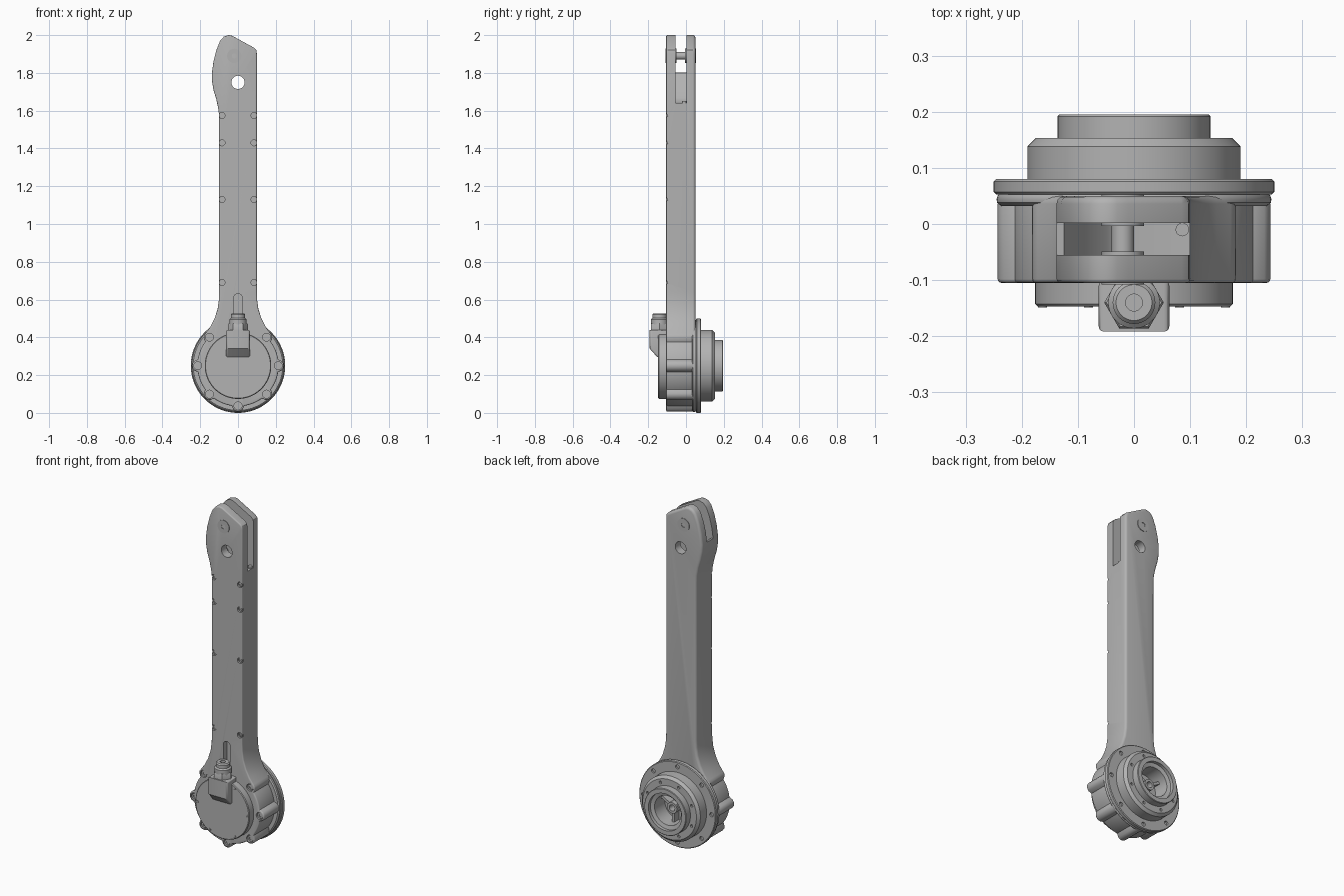
import bpy, bmesh
from math import sin, cos, pi, radians, sqrt, asin
from mathutils import Vector, Matrix

cube = bpy.data.objects.get("Cube")
if cube:
    bpy.data.objects.remove(cube, do_unlink=True)

grey = bpy.data.materials.new("machined_grey")
grey.use_nodes = True
tone = (0.45, 0.45, 0.45, 1)
grey.diffuse_color = tone
grey.node_tree.nodes["Principled BSDF"].inputs["Base Color"].default_value = tone

HUB = 0.25            # height of the joint axis
FRONT, BACK = -0.105, 0.05
parts = []


def finish(name, bm):
    bmesh.ops.recalc_face_normals(bm, faces=bm.faces)
    mesh = bpy.data.meshes.new(name)
    bm.to_mesh(mesh)
    bm.free()
    mesh.materials.append(grey)
    ob = bpy.data.objects.new(name, mesh)
    bpy.context.collection.objects.link(ob)
    parts.append(ob)
    return ob


def lathe(name, profile, place, axis="y", sides=64):
    """Spin (radius, height) points around an axis through place."""
    bm = bmesh.new()
    up = Vector((0, 1, 0)) if axis == "y" else Vector((0, 0, 1))
    verts = [bm.verts.new(Vector((r, 0, 0)) + up * h) for r, h in profile]
    edges = [bm.edges.new(pair) for pair in zip(verts, verts[1:])]
    bmesh.ops.spin(bm, geom=verts + edges, cent=(0, 0, 0), axis=up,
                   angle=2 * pi, steps=sides, use_merge=False)
    bmesh.ops.remove_doubles(bm, verts=bm.verts, dist=0.00001)
    bmesh.ops.translate(bm, verts=bm.verts, vec=place)
    return finish(name, bm)


def rod(name, x, z, r, y0, y1, sides=24):
    return lathe(name, [(0, y0), (r, y0), (r, y1), (0, y1)], (x, 0, z), "y", sides)


def prism(name, outline, d0, d1, along="y", bevels=(0, 0)):
    """Extrude an outline along an axis, rounding the rim of each cap."""
    bm = bmesh.new()
    put = (lambda a, b, d: (a, d, b)) if along == "y" else (lambda a, b, d: (d, a, b))
    rings = [[bm.verts.new(put(a, b, d)) for a, b in outline] for d in (d0, d1)]
    caps = [bm.faces.new(ring) for ring in rings]
    n = len(outline)
    for i in range(n):
        j = (i + 1) % n
        bm.faces.new((rings[0][i], rings[0][j], rings[1][j], rings[1][i]))
    bmesh.ops.recalc_face_normals(bm, faces=bm.faces)
    rims = [list(cap.edges) for cap in caps]
    for rim, size in zip(rims, bevels):
        if size:
            bmesh.ops.bevel(bm, geom=rim, offset=size, segments=3, profile=0.5,
                            affect="EDGES", clamp_overlap=False)
    return finish(name, bm)


def cut(target, cutter):
    mod = target.modifiers.new("cut", "BOOLEAN")
    mod.operation, mod.solver, mod.object = "DIFFERENCE", "EXACT", cutter
    bpy.context.view_layer.objects.active = target
    bpy.ops.object.modifier_apply(modifier=mod.name)
    parts.remove(cutter)
    bpy.data.objects.remove(cutter, do_unlink=True)


def polar(r, degrees):
    return r * cos(radians(degrees)), HUB + r * sin(radians(degrees))


def screw(name, x, z, r, y):
    """Socket screw whose head faces the front at y."""
    return lathe(name, [(0, y + .004), (r * .45, y + .004), (r * .45, y),
                        (r, y), (r, y + .012), (0, y + .012)], (x, 0, z), "y", 16)


# Arm with scalloped round housing, in one outline
def housing_radius(degrees):
    off = radians((degrees + 22.5) % 45 - 22.5)
    d, lobe = 0.21, 0.033
    if abs(off) < asin(lobe / d):
        return max(0.215, d * cos(off) + sqrt(lobe ** 2 - (d * sin(off)) ** 2))
    return 0.215


neck = [(.147, .455), (.124, .5), (.108, .55), (.101, .6), (.1, .64)]
crown = [(.1, 1.9), (.097, 1.92), (.085, 1.933), (-.01, 1.985), (-.03, 1.996),
         (-.05, 2), (-.075, 1.992), (-.095, 1.97), (-.115, 1.92), (-.13, 1.86),
         (-.138, 1.8), (-.138, 1.76), (-.13, 1.71), (-.115, 1.66),
         (-.104, 1.61), (-.1, 1.57)]
outline = [polar(housing_radius(a), a) for a in range(135, 406, 3)]
outline += neck + crown + [(-x, z) for x, z in reversed(neck)]
arm = prism("arm_housing", outline, FRONT, BACK, "y", (.007, .014))

# Fork slot, through hole and cable groove
slot = [(.2, 1.64), (.2, 2.1), (-.3, 2.1), (-.3, 1.82), (-.125, 1.8),
        (-.09, 1.74), (-.05, 1.67), (-.02, 1.645), (0, 1.64)]
cut(arm, prism("slot_cutter", slot, -.055, .002))
cut(arm, rod("hole_cutter", 0, 1.75, .035, -.3, .3, 32))
groove = [(-.022, .4), (.022, .4)]
groove += [(.022 * cos(i * pi / 8), .61 + .022 * sin(i * pi / 8)) for i in range(9)]
cut(arm, prism("groove_cutter", groove, -.2, -.07))

# Recessed screws along the arm and around the housing
spots = [(s * .085, z, .012) for z in (.69, 1.13, 1.43, 1.575) for s in (-1, 1)]
spots += [(*polar(.213, a), .017) for a in range(135, 406, 45)]
for x, z, r in spots:
    cut(arm, rod("recess_cutter", x, z, r + .004, -.2, FRONT + .012, 20))
    screw("screw", x, z, r, FRONT + .005)

# Pivot pin with collars and flush end caps
px, pz = -.02, 1.89
lathe("pivot_pin", [(0, -.102), (.013, -.102), (.013, -.108), (.038, -.108), (.038, -.049),
                    (.02, -.049), (.02, -.004), (.038, -.004), (.038, .053),
                    (.013, .053), (.013, .047), (0, .047)], (px, 0, pz), "y", 32)
lathe("slot_stud", [(0, 0), (.012, 0), (.012, .015), (0, .015)], (.086, -.01, 1.635), "z", 16)

# Front cover disc and its small screws
lathe("front_cover", [(0, -.147), (.172, -.147), (.176, -.143), (.176, -.09), (0, -.09)],
      (0, 0, HUB), "y", 96)
for a in range(0, 360, 60):
    x, z = polar(.163, a)
    screw("cover_screw", x, z, .008, -.149)

# Angled cable connector with gland
box = [(-.1, .295), (-.152, .295), (-.192, .34), (-.192, .44), (-.1, .44)]
prism("connector_body", box, -.063, .063, "x", (.01, .01))
gland = (0, -.14, 0)
lathe("gland_nut", [(0, .43), (.053, .43), (.053, .468), (.049, .474), (0, .474)],
      gland, "z", 6)
lathe("gland_cap", [(0, .46), (.046, .46), (.046, .495), (.038, .502), (.038, .52),
                    (.032, .527), (.015, .527), (.015, .51), (0, .51)], gland, "z", 40)

# Rounded gasket ring between housing and flange
lathe("gasket_ring", [(0, .032), (.237, .032), (.244, .038), (.245, .044),
                      (.243, .051), (.238, .056), (0, .056)], (0, 0, HUB), "y", 96)

# Stepped output flange with open bore
flange = lathe("output_flange", [
    (0, .053), (.246, .053), (.25, .057), (.25, .076), (.246, .08), (.19, .08),
    (.19, .138), (.175, .153), (.136, .153), (.136, .192), (.133, .195), (.108, .195),
    (.108, .176), (.086, .17), (.086, .075), (0, .075)], (0, 0, HUB), "y", 96)
for a in range(0, 360, 45):
    x, z = polar(.222, a)
    cut(flange, rod("flange_hole_cutter", x, z, .012, .07, .2, 16))
    x, z = polar(.155, a + 22.5)
    cut(flange, rod("step_hole_cutter", x, z, .008, .143, .2, 16))

# Hub and spokes inside the bore
lathe("bore_hub", [(.018, .07), (.032, .07), (.032, .13), (.018, .13), (.018, .07)],
      (0, 0, HUB), "y", 32)
for i in range(3):
    spoke = prism("bore_spoke", [(.028, -.008), (.09, -.008), (.09, .008), (.028, .008)],
                  .07, .12)
    turn = Matrix.Rotation(i * 2 * pi / 3 + pi / 2, 4, "Y")
    spoke.data.transform(Matrix.Translation((0, 0, HUB)) @ turn)

# Smooth curved surfaces while keeping machined edges crisp
bpy.ops.object.select_all(action="DESELECT")
for ob in parts:
    ob.select_set(True)
bpy.context.view_layer.objects.active = arm
bpy.ops.object.shade_smooth_by_angle(angle=radians(32))
